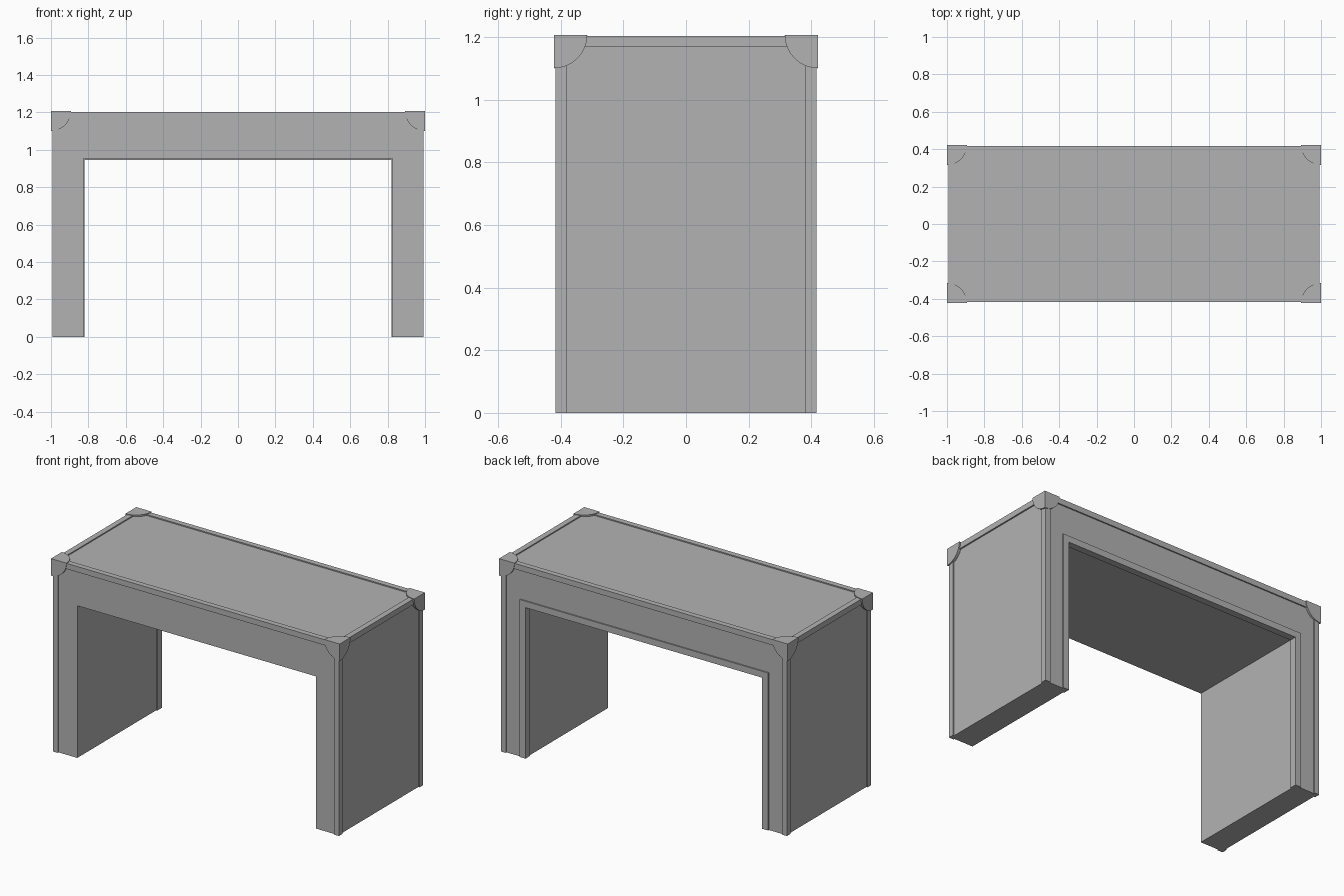
import bpy, bmesh
from mathutils import Vector

cube = bpy.data.objects.get("Cube")
if cube:
    bpy.data.objects.remove(cube, do_unlink=True)

grey = bpy.data.materials.new("plain grey")
grey.use_nodes = True
grey.diffuse_color = (0.45, 0.45, 0.45, 1)
grey.node_tree.nodes["Principled BSDF"].inputs["Base Color"].default_value = grey.diffuse_color

# Main dimensions: body panel, raised trim and corner cap extents
BX, BY, BZ = 0.982, 0.409, 1.196
TX, TY, TZ = 0.991, 0.417, 1.203
CX, CY, CZ = 1.0, 0.422, 1.207
INX, INZ = 0.827, 0.953        # opening
FLANGE = 0.035
RADIUS = 0.107


def add_object(name, bm, mirror=()):
    bmesh.ops.recalc_face_normals(bm, faces=bm.faces)
    mesh = bpy.data.meshes.new(name)
    bm.to_mesh(mesh)
    bm.free()
    mesh.materials.append(grey)
    ob = bpy.data.objects.new(name, mesh)
    bpy.context.collection.objects.link(ob)
    if mirror:
        mod = ob.modifiers.new("Mirror", 'MIRROR')
        mod.use_axis = [axis in mirror for axis in "xyz"]
        mod.use_mirror_merge = False
    return ob


def prism(name, points, vector, mirror=()):
    """Extrude a flat outline along a vector."""
    bm = bmesh.new()
    face = bm.faces.new([bm.verts.new(p) for p in points])
    result = bmesh.ops.extrude_face_region(bm, geom=[face], use_keep_orig=True)
    moved = [g for g in result["geom"] if isinstance(g, bmesh.types.BMVert)]
    bmesh.ops.translate(bm, verts=moved, vec=Vector(vector))
    return add_object(name, bm, mirror)


def angle_outline(a, b, inner_a, inner_b):
    """L section whose outer corner is at (a, b)."""
    fa, fb = a - FLANGE, b - FLANGE
    return [(a, b), (a, fb), (inner_a, fb), (inner_a, inner_b), (fa, inner_b), (fa, b)]


def arch(x_out, z_out, x_in, z_in, y):
    """Upside-down U outline."""
    return [(-x_out, y, 0), (-x_out, y, z_out), (x_out, y, z_out), (x_out, y, 0),
            (x_in, y, 0), (x_in, y, z_in), (-x_in, y, z_in), (-x_in, y, 0)]


# Body: one arch of two side panels and a thick top
prism("table_body", arch(BX, BZ, INX, INZ, -BY), (0, 2 * BY, 0))

# Angle trim along the outer edges
prism("upright_edge_trim", [(a, b, 0) for a, b in angle_outline(TX, TY, BX, BY)],
      (0, 0, TZ), "xy")
prism("long_top_edge_trim", [(-TX, a, b) for a, b in angle_outline(TY, TZ, BY, BZ)],
      (2 * TX, 0, 0), "y")
prism("short_top_edge_trim", [(a, -TY, b) for a, b in angle_outline(TX, TZ, BX, BZ)],
      (0, 2 * TY, 0), "x")

# Angle trim around the rear of the opening: face flange and inner lining
lip_x, lip_z = INX - 0.007, INZ - 0.007
prism("opening_face_trim", arch(lip_x + 0.04, lip_z + 0.04, lip_x, lip_z, BY),
      (0, TY - BY, 0))
prism("opening_lining_trim", arch(INX, INZ, lip_x, lip_z, BY), (0, -FLANGE, 0))

# Rounded corner caps: an eighth of a sphere centred on each top corner
bm = bmesh.new()
bmesh.ops.create_uvsphere(bm, u_segments=32, v_segments=16, radius=RADIUS)
for normal in ((1, 0, 0), (0, 1, 0), (0, 0, 1)):
    cut = bmesh.ops.bisect_plane(bm, geom=bm.verts[:] + bm.edges[:] + bm.faces[:],
                                 plane_co=(0, 0, 0), plane_no=normal, clear_outer=True)
    rim = [g for g in cut["geom_cut"] if isinstance(g, bmesh.types.BMEdge)]
    bmesh.ops.holes_fill(bm, edges=[e for e in bm.edges if e.is_boundary], sides=0)
bmesh.ops.translate(bm, verts=bm.verts, vec=(CX, CY, CZ))
cap = add_object("corner_cap", bm, "xy")
bpy.context.view_layer.objects.active = cap
cap.select_set(True)
bpy.ops.object.shade_smooth_by_angle()
